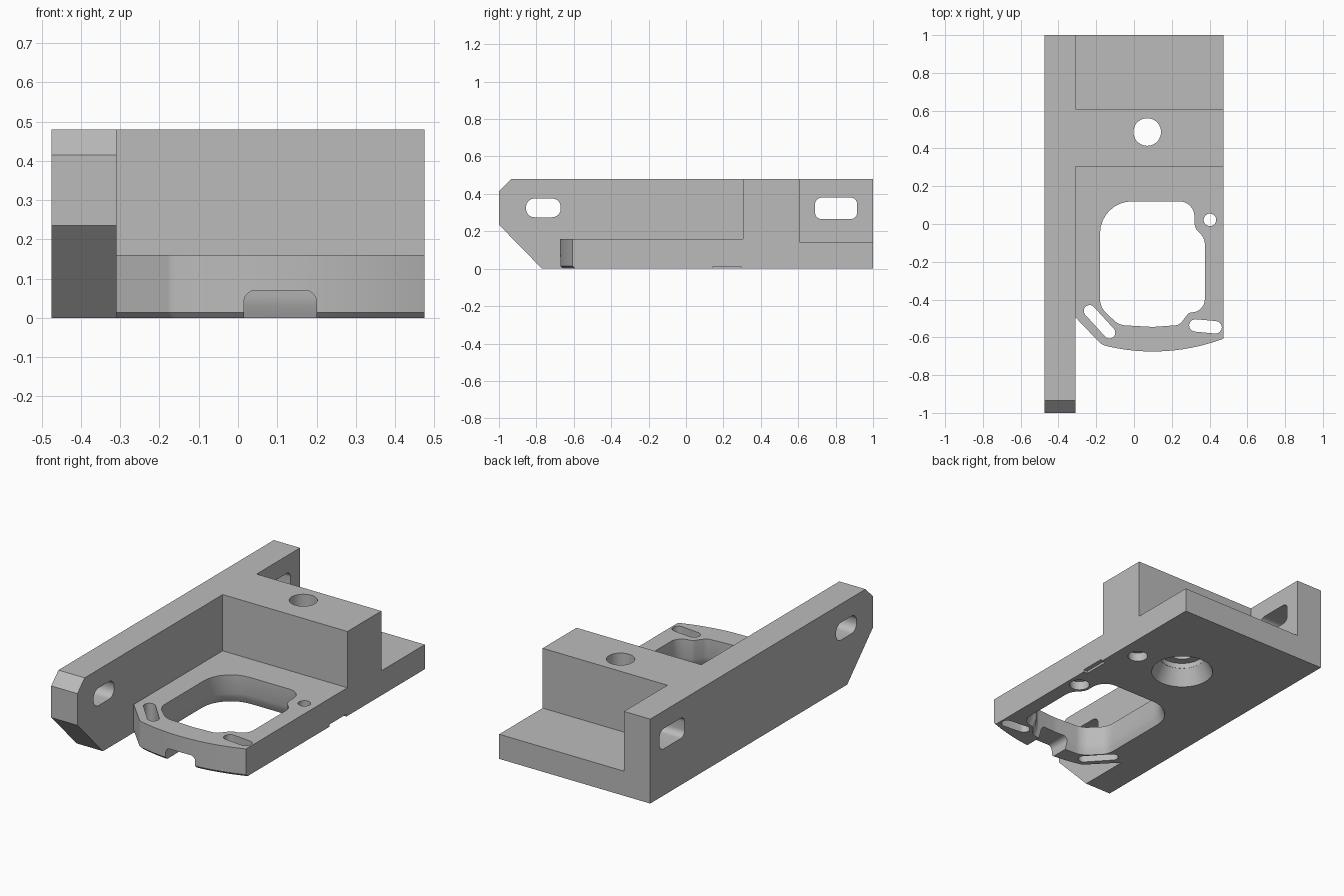
import bpy, bmesh, math
from mathutils import Vector

if "Cube" in bpy.data.objects:
    bpy.data.objects.remove(bpy.data.objects["Cube"], do_unlink=True)

GREY = (0.5, 0.5, 0.5, 1)
grey = bpy.data.materials.new("grey")
grey.use_nodes = True
grey.diffuse_color = GREY
grey.node_tree.nodes["Principled BSDF"].inputs["Base Color"].default_value = GREY


def rounded(corners, steps=8):
    """Polygon from (x, y, radius) corners with true arc fillets."""
    out = []
    n = len(corners)
    for i, (x, y, r) in enumerate(corners):
        p = Vector((x, y))
        if r == 0:
            out.append(p)
            continue
        u = (Vector(corners[i - 1][:2]) - p).normalized()
        v = (Vector(corners[(i + 1) % n][:2]) - p).normalized()
        half = u.angle(v) / 2
        t = r / math.tan(half)
        c = p + (u + v).normalized() * r / math.sin(half)
        a, b = p + u * t - c, p + v * t - c
        start = math.atan2(a.y, a.x)
        sweep = math.atan2(a.x * b.y - a.y * b.x, a.dot(b))
        for k in range(steps + 1):
            ang = start + sweep * k / steps
            out.append(c + Vector((math.cos(ang), math.sin(ang))) * r)
    return out


def box_outline(a, b, c, d, r):
    return rounded([(a, c, r), (b, c, r), (b, d, r), (a, d, r)])


def slot_outline(x1, y1, x2, y2, r):
    p, q = Vector((x1, y1)), Vector((x2, y2))
    d = (q - p).normalized() * r
    s = Vector((-d.y, d.x))
    ang = [math.pi * k / 10 for k in range(11)]
    return ([q - s * math.cos(t) + d * math.sin(t) for t in ang]
            + [p + s * math.cos(t) - d * math.sin(t) for t in ang])


def loft(name, pts, axis, layers):
    """Stack copies of an outline along an axis; layers are (position, scale)."""
    bm = bmesh.new()
    mid = Vector(((min(p[0] for p in pts) + max(p[0] for p in pts)) / 2,
                  (min(p[1] for p in pts) + max(p[1] for p in pts)) / 2))
    rings = []
    for pos, scale in layers:
        ring = []
        for p in pts:
            q = mid + (Vector(p) - mid) * scale
            co = {"x": (pos, q.x, q.y), "y": (q.x, pos, q.y), "z": (q.x, q.y, pos)}[axis]
            ring.append(bm.verts.new(co))
        rings.append(ring)
    n = len(pts)
    for lo, hi in zip(rings, rings[1:]):
        for i in range(n):
            j = (i + 1) % n
            bm.faces.new((lo[i], lo[j], hi[j], hi[i]))
    bm.faces.new(rings[0])
    bm.faces.new(rings[-1])
    bmesh.ops.recalc_face_normals(bm, faces=bm.faces[:])
    mesh = bpy.data.meshes.new(name)
    bm.to_mesh(mesh)
    bm.free()
    mesh.materials.append(grey)
    ob = bpy.data.objects.new(name, mesh)
    bpy.context.scene.collection.objects.link(ob)
    return ob


def prism(name, pts, axis, a, b):
    return loft(name, pts, axis, [(a, 1), (b, 1)])


def bore(x, y, r, z0, z1, r_top=None):
    pts = [(x + r * math.cos(math.tau * k / 40), y + r * math.sin(math.tau * k / 40))
           for k in range(40)]
    return loft("bore", pts, "z", [(z0, 1), (z1, (r_top or r) / r)])


def combine(ob, other, operation):
    """Bake a boolean into the object's mesh and drop the helper."""
    mod = ob.modifiers.new("cut", "BOOLEAN")
    mod.operation = operation
    mod.solver = "EXACT"
    mod.object = other
    bpy.context.view_layer.update()
    graph = bpy.context.evaluated_depsgraph_get()
    mesh = bpy.data.meshes.new_from_object(ob.evaluated_get(graph))
    ob.modifiers.clear()
    ob.data = mesh
    bpy.data.objects.remove(other, do_unlink=True)


INNER, RIGHT = -0.31, 0.475

# Stepped body: front plate, tall block and rear ledge
step = [(-0.8, 0), (-0.8, 0.16), (0.305, 0.16), (0.305, 0.48),
        (0.61, 0.48), (0.61, 0.14), (1, 0.14), (1, 0)]
bracket = prism("bracket", step, "x", INNER, RIGHT)

# Bowed front end of the plate
bow = [(0.1 + 1.06 * math.sin(t), 0.385 - 1.06 * math.cos(t), 0)
       for t in [-0.24 + 0.62 * k / 16 for k in range(17)]]
outline = rounded([(-0.4, 1.1, 0), (-0.4, -0.4, 0), (-0.175, -0.635, 0.04)]
                  + bow + [(0.6, 1.1, 0)])
combine(bracket, prism("front_trim", outline, "z", -0.1, 0.6), "INTERSECT")

# Chamfer under the front edge
bm = bmesh.new()
bm.from_mesh(bracket.data)
rim = [e for e in bm.edges if all(abs(v.co.z) < 1e-4 and v.co.y < -0.48 for v in e.verts)
       and abs(e.verts[0].co.x - e.verts[1].co.x) > 1e-3]
bmesh.ops.bevel(bm, geom=rim, offset=0.014, segments=1, affect="EDGES")
bm.to_mesh(bracket.data)
bm.free()

# Long side wall with clipped front corners
wall = [(-1, 0.235), (-1, 0.415), (-0.935, 0.48), (1, 0.48), (1, 0), (-0.77, 0)]
combine(bracket, prism("side_wall", wall, "x", -0.475, INNER), "UNION")

# Large opening, flared at the underside
opening = rounded([
    (-0.18, 0.12, 0.17), (0.32, 0.12, 0.08), (0.32, -0.02, 0.07), (0.375, -0.075, 0.08),
    (0.375, -0.46, 0.07), (0.29, -0.47, 0.03), (0.24, -0.535, 0.05), (0.1, -0.545, 0.3),
    (-0.08, -0.535, 0.1), (-0.18, -0.44, 0.1)])
flare = [(-0.01, 1.07), (0.01, 1.045), (0.03, 1.02), (0.055, 1), (0.2, 1)]

cutters = [
    loft("opening", opening, "z", flare),
    # Wall slots
    prism("front_slot", box_outline(-0.855, -0.67, 0.275, 0.375, 0.045), "x", -0.6, -0.2),
    prism("rear_slot", box_outline(0.69, 0.915, 0.265, 0.38, 0.035), "x", -0.6, -0.2),
    # Plate slots
    prism("angled_slot", slot_outline(-0.235, -0.46, -0.13, -0.575, 0.031), "z", -0.1, 0.3),
    prism("cross_slot", slot_outline(0.325, -0.537, 0.432, -0.547, 0.033), "z", -0.1, 0.3),
    # Front channel and small side relief
    prism("front_channel", rounded([(0.015, -0.1, 0), (0.2, -0.1, 0), (0.2, 0.07, 0.03),
                                    (0.015, 0.07, 0.03)]), "y", -0.8, -0.45),
    prism("side_relief", [(0.45, -0.1), (0.6, -0.1), (0.6, 0.013), (0.45, 0.013)],
          "y", 0.145, 0.295),
    # Stepped hole through the block
    bore(0.07, 0.487, 0.073, -0.1, 0.6),
    bore(0.07, 0.487, 0.12, -0.1, 0.12),
    bore(0.07, 0.487, 0.17, -0.01, 0.09, 0.121),
    # Small holes from below
    bore(0.402, 0.022, 0.033, -0.1, 0.3),
    bore(0.402, 0.022, 0.053, -0.1, 0.05),
    bore(0.36, 0.46, 0.053, -0.1, 0.05),
]
for cutter in cutters:
    combine(bracket, cutter, "DIFFERENCE")

# Smooth curved walls, keep hard edges
bpy.ops.object.select_all(action="DESELECT")
bracket.select_set(True)
bpy.context.view_layer.objects.active = bracket
bpy.ops.object.shade_smooth_by_angle(angle=math.radians(30))
